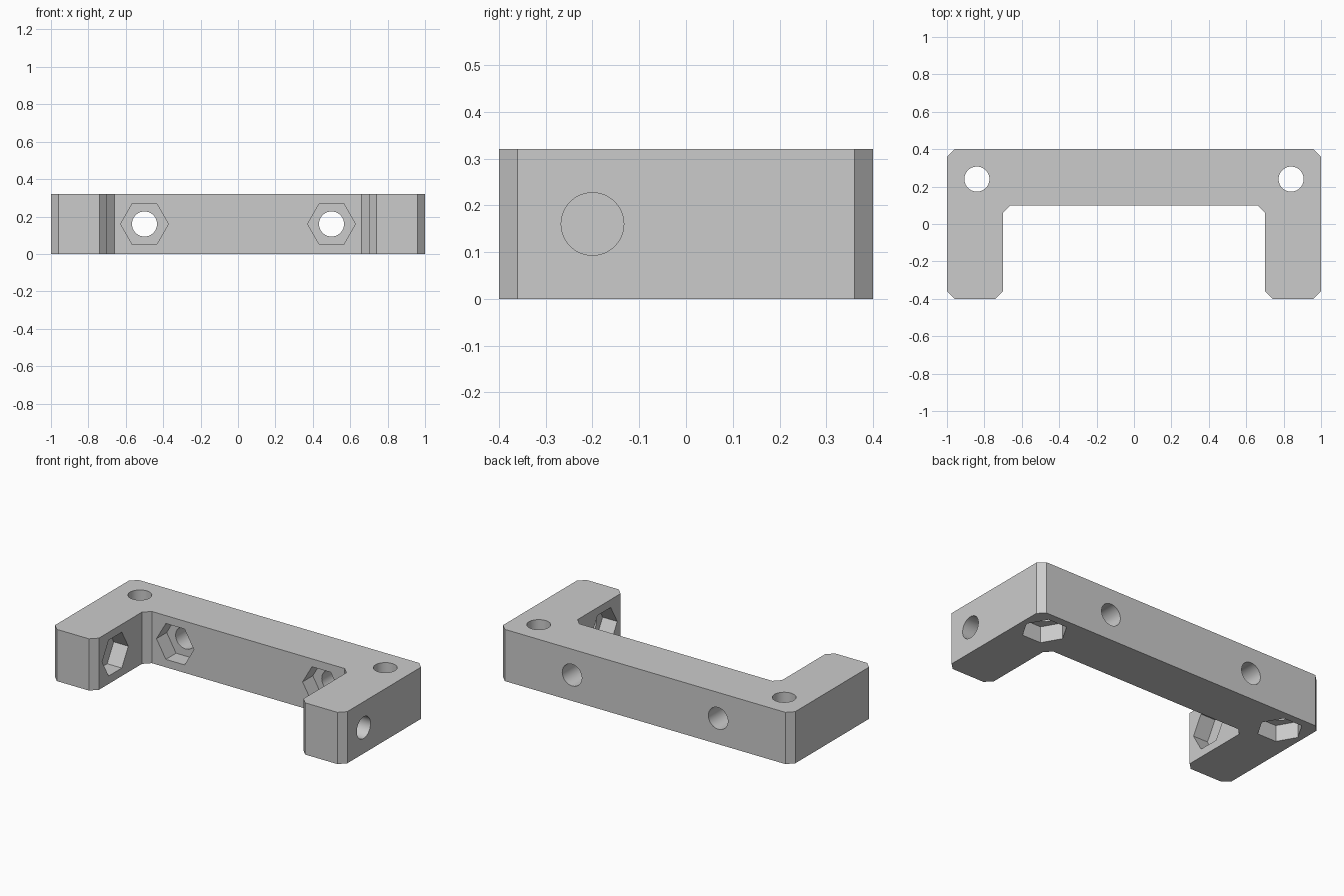
import bpy, bmesh
from math import radians, pi
from mathutils import Matrix, Vector

cube = bpy.data.objects.get("Cube")
if cube:
    bpy.data.objects.remove(cube)

HEIGHT = 0.32
HOLE_R, NUT_R, NUT_DEPTH = 0.067, 0.128, 0.1

grey = bpy.data.materials.new("mid grey")
grey.use_nodes = True
grey.diffuse_color = (0.6, 0.6, 0.6, 1)
grey.node_tree.nodes["Principled BSDF"].inputs["Base Color"].default_value = (0.6, 0.6, 0.6, 1)


def finish(name, bm):
    bmesh.ops.recalc_face_normals(bm, faces=bm.faces)
    mesh = bpy.data.meshes.new(name)
    bm.to_mesh(mesh)
    bm.free()
    mesh.materials.append(grey)
    obj = bpy.data.objects.new(name, mesh)
    bpy.context.scene.collection.objects.link(obj)
    return obj


def cutter(name, sides, radius, start, axis, length):
    """Prism from start along axis, with one corner pointing sideways."""
    axis = Vector(axis)
    side = Vector((0, 1, 0)) if abs(axis.x) > 0.5 else Vector((1, 0, 0))
    turn = Matrix((side, axis.cross(side), axis)).transposed().to_4x4()
    bm = bmesh.new()
    bmesh.ops.create_cone(bm, cap_ends=True, segments=sides, radius1=radius,
                          radius2=radius, depth=length)
    # corner of the prism onto the sideways direction
    first = max(bm.verts, key=lambda v: v.co.x).co
    angle = Vector((1, 0)).angle_signed(first.xy)
    spin = Matrix.Rotation(angle, 4, 'Z')
    bm.transform(Matrix.Translation(Vector(start) + axis * length / 2) @ turn @ spin)
    obj = finish(name, bm)
    obj.hide_render = True
    obj.hide_set(True)
    return obj


# U-shaped bracket: half outline mirrored, all corners chamfered
half = [(0.66, 0.1), (0.7, 0.06), (0.7, -0.36), (0.74, -0.4), (0.96, -0.4),
        (1, -0.36), (1, 0.36), (0.96, 0.4)]
outline = half + [(-x, y) for x, y in reversed(half)]
bm = bmesh.new()
base = bm.faces.new([bm.verts.new((x, y, 0)) for x, y in outline])
top = bmesh.ops.extrude_face_region(bm, geom=[base])["geom"]
bmesh.ops.translate(bm, vec=(0, 0, HEIGHT),
                    verts=[v for v in top if isinstance(v, bmesh.types.BMVert)])
bracket = finish("bracket", bm)

# Bolt holes, each with a hexagonal nut pocket at its starting face
cutters = []
for s, word in ((1, "left"), (-1, "right")):
    bolts = (("corner", (s * 0.84, 0.24, 0), (0, 0, 1)),
             ("back", (s * 0.5, 0.1, HEIGHT / 2), (0, 1, 0)),
             ("leg", (s * 0.7, -0.2, HEIGHT / 2), (s, 0, 0)))
    for place, start, axis in bolts:
        before = Vector(start) - Vector(axis) * 0.05
        cutters.append(cutter(f"{word}_{place}_hole", 48, HOLE_R, before, axis, 0.5))
        cutters.append(cutter(f"{word}_{place}_nut_pocket", 6, NUT_R, before, axis,
                              NUT_DEPTH + 0.05))

for tool in cutters:
    mod = bracket.modifiers.new(tool.name, 'BOOLEAN')
    mod.operation = 'DIFFERENCE'
    mod.solver = 'EXACT'
    mod.object = tool

# Bake the cuts and drop the helper shapes
bpy.context.view_layer.update()
graph = bpy.context.evaluated_depsgraph_get()
cut_mesh = bpy.data.meshes.new_from_object(bracket.evaluated_get(graph))
bracket.modifiers.clear()
bracket.data = cut_mesh
for tool in cutters:
    bpy.data.objects.remove(tool)

# Smooth hole walls, crisp edges elsewhere
bpy.ops.object.select_all(action='DESELECT')
bracket.select_set(True)
bpy.context.view_layer.objects.active = bracket
bpy.ops.object.shade_smooth_by_angle(angle=radians(30))
